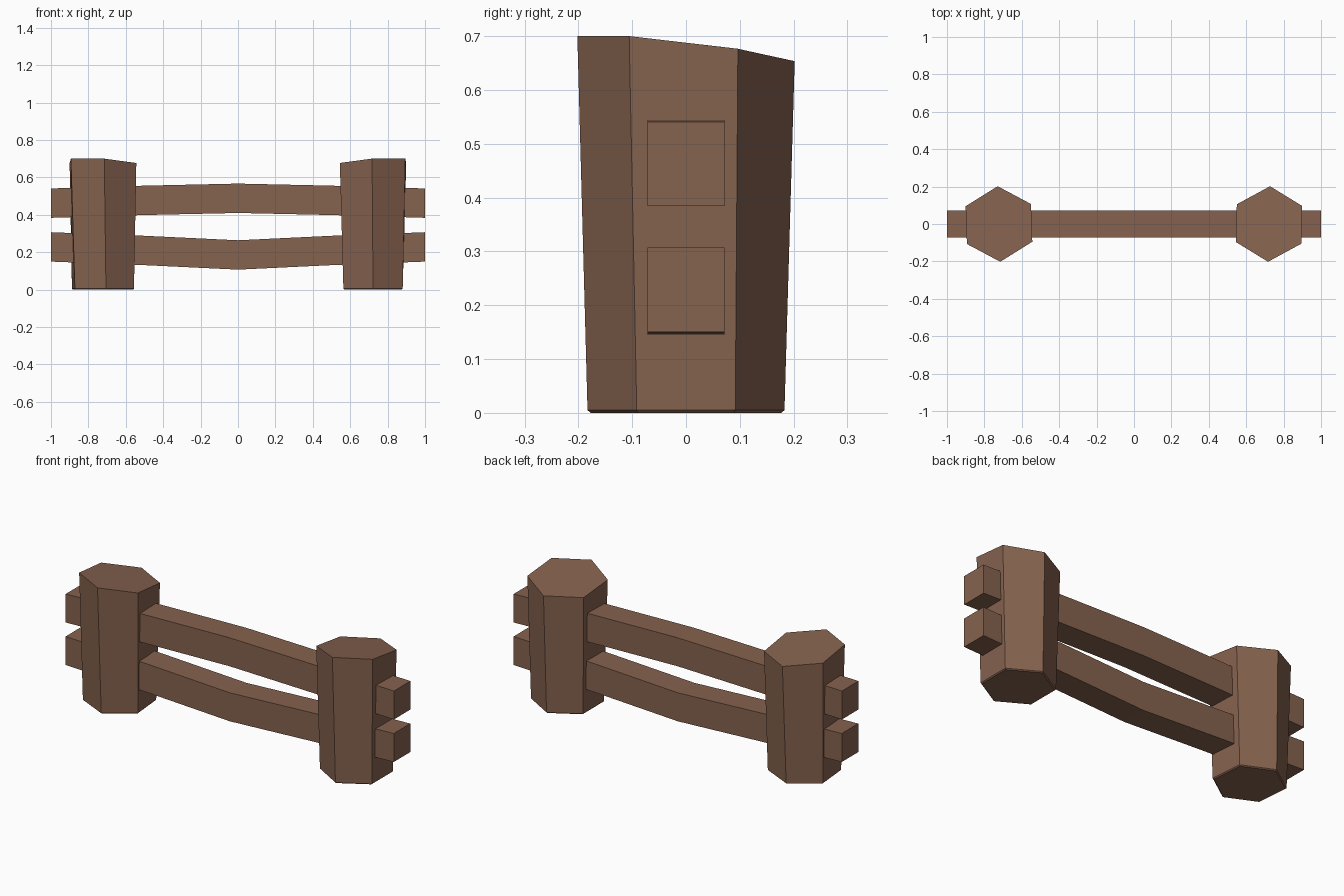
import bpy, bmesh, math

if "Cube" in bpy.data.objects:
    bpy.data.objects.remove(bpy.data.objects["Cube"])

wood = bpy.data.materials.new("brown wood")
wood.diffuse_color = (0.235, 0.122, 0.077, 1)
wood.use_nodes = True
wood.node_tree.nodes["Principled BSDF"].inputs["Base Color"].default_value = wood.diffuse_color


def loft(name, rings):
    """Skin a closed solid through matching rings of points."""
    bm = bmesh.new()
    loops = [[bm.verts.new(p) for p in ring] for ring in rings]
    n = len(rings[0])
    for a, b in zip(loops, loops[1:]):
        for i in range(n):
            j = (i + 1) % n
            bm.faces.new((a[i], a[j], b[j], b[i]))
    bm.faces.new(loops[0][::-1])
    bm.faces.new(loops[-1])
    bmesh.ops.recalc_face_normals(bm, faces=bm.faces)
    mesh = bpy.data.meshes.new(name)
    bm.to_mesh(mesh)
    bm.free()
    mesh.materials.append(wood)
    obj = bpy.data.objects.new(name, mesh)
    bpy.context.collection.objects.link(obj)
    return obj


def hexagon(cx, radius, turn, height):
    """Six points with corners facing front and back."""
    ring = []
    for i in range(6):
        a = math.radians(90 + 60 * i + turn)
        x, y = radius * math.cos(a), radius * math.sin(a)
        ring.append((cx + x, y, height(x, y)))
    return ring


# Tapered posts, with sawn tops sloping inward and to the back
for side, name, low_turn, top_turn in ((-1, "left_post", 5, 2), (1, "right_post", 0, -1.5)):
    cx = 0.722 * side
    loft(name, [
        hexagon(cx, 0.177, low_turn, lambda x, y: 0),
        hexagon(cx, 0.183, low_turn, lambda x, y: 0.005),
        hexagon(cx, 0.202, top_turn, lambda x, y: 0.677 + 0.062 * x * side - 0.118 * y),
    ])

# Bowed rails running through both posts: underside heights at end, quarter, middle
for name, end, quarter, mid in (("upper_rail", 0.384, 0.399, 0.410),
                                ("lower_rail", 0.150, 0.131, 0.107)):
    stations = ((-1, end), (-0.5, quarter), (0, mid), (0.5, quarter), (1, end))
    loft(name, [[(x, -0.072, z), (x, 0.072, z), (x, 0.072, z + 0.157), (x, -0.072, z + 0.157)]
                for x, z in stations])
